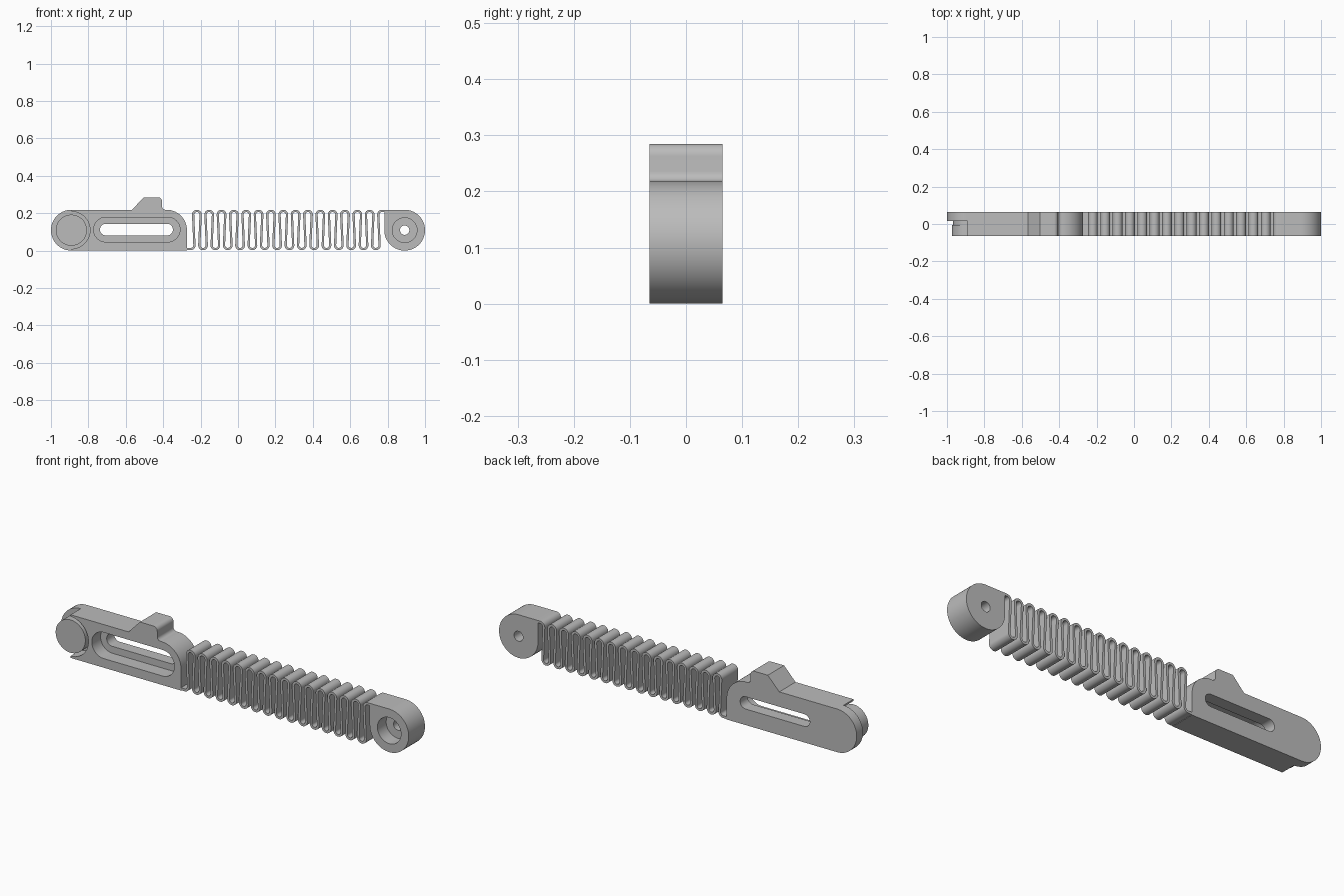
import bpy, bmesh, math

if "Cube" in bpy.data.objects:
    bpy.data.objects.remove(bpy.data.objects["Cube"])

GREY = (0.5, 0.5, 0.5, 1)
mat = bpy.data.materials.new("plain grey")
mat.use_nodes = True
mat.diffuse_color = GREY
mat.node_tree.nodes["Principled BSDF"].inputs["Base Color"].default_value = GREY

HALF = 0.065            # half thickness of the strap
R = 0.109               # radius of the rounded ends
LEFT, RIGHT = -1 + R, 1 - R
FLOOR = 0.005           # depth of the recess floors


def arc(cx, cz, r, start, end, steps=24):
    """Points along an arc in the xz plane, angles in degrees."""
    angles = [math.radians(start + (end - start) * i / steps) for i in range(steps + 1)]
    return [(cx + r * math.cos(a), cz + r * math.sin(a)) for a in angles]


def circle(cx, cz, r):
    return arc(cx, cz, r, 0, 360, 64)[:-1]


def stadium(x0, x1, cz, r):
    return arc(x0 + r, cz, r, 90, 270) + arc(x1 - r, cz, r, -90, 90)


def add_object(name, bm):
    mesh = bpy.data.meshes.new(name)
    bm.to_mesh(mesh)
    bm.free()
    mesh.materials.append(mat)
    ob = bpy.data.objects.new(name, mesh)
    bpy.context.collection.objects.link(ob)
    return ob


def prism(name, points, y0, y1):
    """Extrude an xz outline from y0 to y1."""
    bm = bmesh.new()
    face = bm.faces.new([bm.verts.new((x, y0, z)) for x, z in points])
    out = bmesh.ops.extrude_face_region(bm, geom=[face])
    moved = [v for v in out["geom"] if isinstance(v, bmesh.types.BMVert)]
    bmesh.ops.translate(bm, verts=moved, vec=(0, y1 - y0, 0))
    bmesh.ops.recalc_face_normals(bm, faces=bm.faces)
    return add_object(name, bm)


def bake(ob, cutters=()):
    """Apply boolean cuts and other modifiers, then drop the cutters."""
    for c in cutters:
        c.hide_render = True
        mod = ob.modifiers.new("cut", "BOOLEAN")
        mod.operation, mod.solver, mod.object = "DIFFERENCE", "EXACT", c
    graph = bpy.context.evaluated_depsgraph_get()
    graph.update()
    mesh = bpy.data.meshes.new_from_object(ob.evaluated_get(graph))
    ob.modifiers.clear()
    ob.data = mesh
    for c in cutters:
        bpy.data.objects.remove(c)


# Slotted body with thumb tab
tab = [(-0.567, 2 * R), (-0.503, 0.285)] + arc(-0.428, 0.263, 0.022, 90, 0, 8) \
    + arc(-0.388, 0.236, 0.018, 180, 270, 6)
body = prism("slotted_body",
             arc(LEFT, R, R, 270, 90, 32) + tab + arc(-0.382, R, R, 90, 0) + [(-0.273, 0)],
             -HALF, HALF)
FAR = 0.1               # cutter overshoot
bake(body, [
    prism("recess_cutter", stadium(-0.772, -0.31, 0.112, 0.066), -FAR, FLOOR),
    prism("slot_cutter", stadium(-0.738, -0.348, 0.112, 0.031), -FAR, FAR),
    prism("button_clearance_cutter",
          arc(LEFT, R, 0.1, -90, 90) + [(LEFT, 0.3), (-1.1, 0.3), (-1.1, -0.1), (LEFT, -0.1)],
          -FAR, 0.015),
])

# Round snap button on its neck
button = prism("snap_button", circle(LEFT, R, 0.083), -HALF, -0.005)
neck = prism("button_neck", circle(LEFT, R, 0.076), -0.008, 0.02)

# End eyelet with counterbored hole
eyelet = prism("end_eyelet",
               arc(RIGHT, R, R, 90, -180, 48) + [(RIGHT - R, 2 * R)],
               -HALF, HALF)
bake(eyelet, [
    prism("counterbore_cutter", circle(RIGHT, R, 0.066), -FAR, FLOOR),
    prism("pin_hole_cutter", circle(RIGHT, R, 0.025), -FAR, FAR),
])

# Zigzag spring: a thin ribbon folded into round loops
LOOPS, PITCH, BEND, THICK = 15, 0.066, 0.02, 0.012
low = BEND + THICK / 2 + 0.002
high = 2 * R - BEND - THICK / 2
first = -0.22
path = [(-0.28, low - BEND)] + arc(first - PITCH / 2, low, BEND, -90, 0, 6)
for i in range(LOOPS):
    x = first + i * PITCH
    path += arc(x, high, BEND, 180, 0, 12)
    path += arc(x + PITCH / 2, low, BEND, 180, 360, 12)
path += arc(first + LOOPS * PITCH, high, BEND, 180, 90, 6)
path.append((RIGHT - R + 0.008, high + BEND))

bm = bmesh.new()
rows = [[bm.verts.new((x, y, z)) for y in (-HALF, HALF)] for x, z in path]
for (a, b), (c, d) in zip(rows, rows[1:]):
    bm.faces.new((a, b, d, c))
spring = add_object("zigzag_spring", bm)
solid = spring.modifiers.new("thickness", "SOLIDIFY")
solid.thickness, solid.offset, solid.use_even_offset = THICK, 0, True
bake(spring)

# Smooth the curved walls, keep the rims sharp
bpy.ops.object.select_all(action="DESELECT")
for ob in (body, button, neck, eyelet, spring):
    ob.select_set(True)
bpy.context.view_layer.objects.active = body
bpy.ops.object.shade_smooth_by_angle(angle=math.radians(30))
